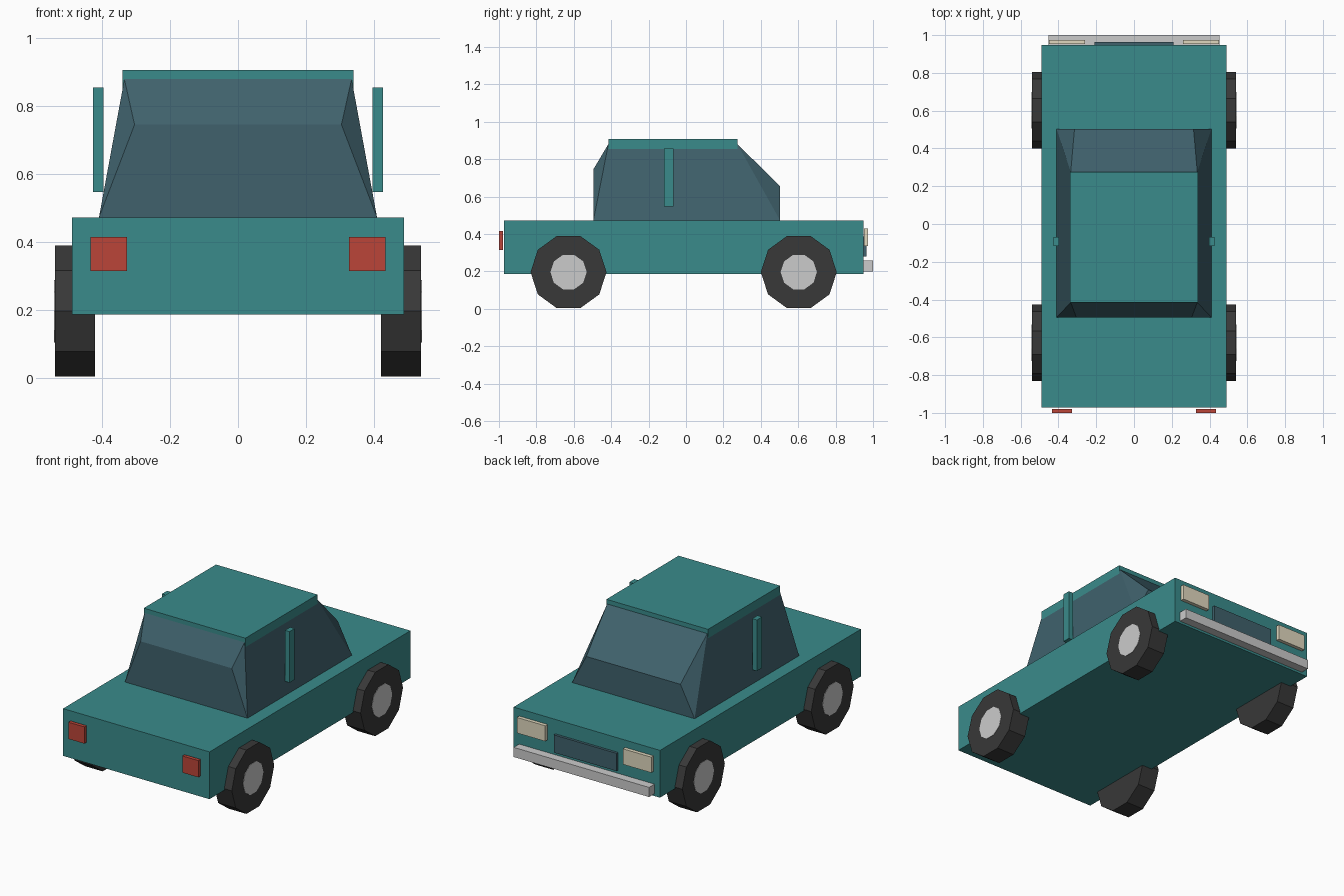
import bpy, bmesh, math
from mathutils import Matrix

if "Cube" in bpy.data.objects:
    bpy.data.objects.remove(bpy.data.objects["Cube"])


def material(name, rgb):
    m = bpy.data.materials.new(name)
    m.diffuse_color = (*rgb, 1)
    m.use_nodes = True
    m.node_tree.nodes["Principled BSDF"].inputs["Base Color"].default_value = m.diffuse_color
    return m


TEAL = material("teal_paint", (0.042, 0.26, 0.26))
GLASS = material("dark_glass", (0.05, 0.12, 0.15))
RUBBER = material("rubber", (0.04, 0.04, 0.04))
RED = material("red_lens", (0.5, 0.06, 0.04))
CREAM = material("cream_lens", (0.75, 0.69, 0.52))


def finish(name, bm, mat):
    bmesh.ops.recalc_face_normals(bm, faces=bm.faces)
    mesh = bpy.data.meshes.new(name)
    bm.to_mesh(mesh)
    bm.free()
    if mat:
        mesh.materials.append(mat)
    obj = bpy.data.objects.new(name, mesh)
    bpy.context.collection.objects.link(obj)
    return obj


def box(name, xs, ys, zs, mat=None):
    bm = bmesh.new()
    bmesh.ops.create_cube(bm, size=1)
    for v in bm.verts:
        v.co = [(a + b) / 2 + c * (b - a) for c, (a, b) in zip(v.co, (xs, ys, zs))]
    return finish(name, bm, mat)


def box_pair(name, xs, ys, zs, mat=None):
    box("right_" + name, xs, ys, zs, mat)
    box("left_" + name, (-xs[1], -xs[0]), ys, zs, mat)


def disc(name, x0, x1, y, z, radius, mat=None):
    # ten-sided cylinder along x, flat side down
    bm = bmesh.new()
    bmesh.ops.create_cone(bm, cap_ends=True, segments=10, radius1=radius,
                          radius2=radius, depth=abs(x1 - x0))
    angles = [math.atan2(v.co.y, v.co.x) for v in bm.verts]
    bmesh.ops.rotate(bm, verts=bm.verts, matrix=Matrix.Rotation(math.pi / 2 - angles[0], 3, 'Z'))
    bmesh.ops.rotate(bm, verts=bm.verts, matrix=Matrix.Rotation(math.pi / 10, 3, 'Z'))
    # local y becomes z, local x becomes y
    for v in bm.verts:
        v.co = ((x0 + x1) / 2 + v.co.z, y + v.co.x, z + v.co.y)
    return finish(name, bm, mat)


# Body and roof
box("body", (-0.49, 0.49), (-0.972, 0.948), (0.186, 0.472), TEAL)
box("roof", (-0.34, 0.34), (-0.415, 0.275), (0.85, 0.907), TEAL)

# Glass cabin: half width, y, z around the side profile
profile = [(0.41, -0.495, 0.472), (0.305, -0.495, 0.746), (0.335, -0.415, 0.88),
           (0.335, 0.275, 0.88), (0.315, 0.503, 0.655), (0.41, 0.503, 0.472)]
bm = bmesh.new()
right = [bm.verts.new(p) for p in profile]
left = [bm.verts.new((-x, y, z)) for x, y, z in profile]
for i in range(6):
    j = (i + 1) % 6
    bm.faces.new((right[i], right[j], left[j], left[i]))
for side in (right, left):
    for face in ((0, 1, 2), (0, 2, 3, 5), (3, 4, 5)):
        bm.faces.new([side[k] for k in face])
finish("cabin_glass", bm, GLASS)

# Door pillars
box_pair("pillar", (0.396, 0.427), (-0.117, -0.068), (0.547, 0.856), TEAL)

# Wheels and hubs
for end, y in (("front", -0.628), ("rear", 0.603)):
    for side, s in (("right", 1), ("left", -1)):
        disc(f"{end}_{side}_wheel", s * 0.422, s * 0.54, y, 0.196, 0.203, RUBBER)
        disc(f"{end}_{side}_hub", s * 0.50, s * 0.542, y, 0.196, 0.097)

# Lamps, grille and bumper
box_pair("red_lamp", (0.328, 0.435), (-1.0, -0.979), (0.314, 0.415), RED)
box_pair("pale_lamp", (0.26, 0.45), (0.952, 0.974), (0.336, 0.43), CREAM)
box("grille", (-0.21, 0.21), (0.94, 0.964), (0.278, 0.385), GLASS)
box("bumper", (-0.453, 0.453), (0.946, 1.0), (0.20, 0.258))
